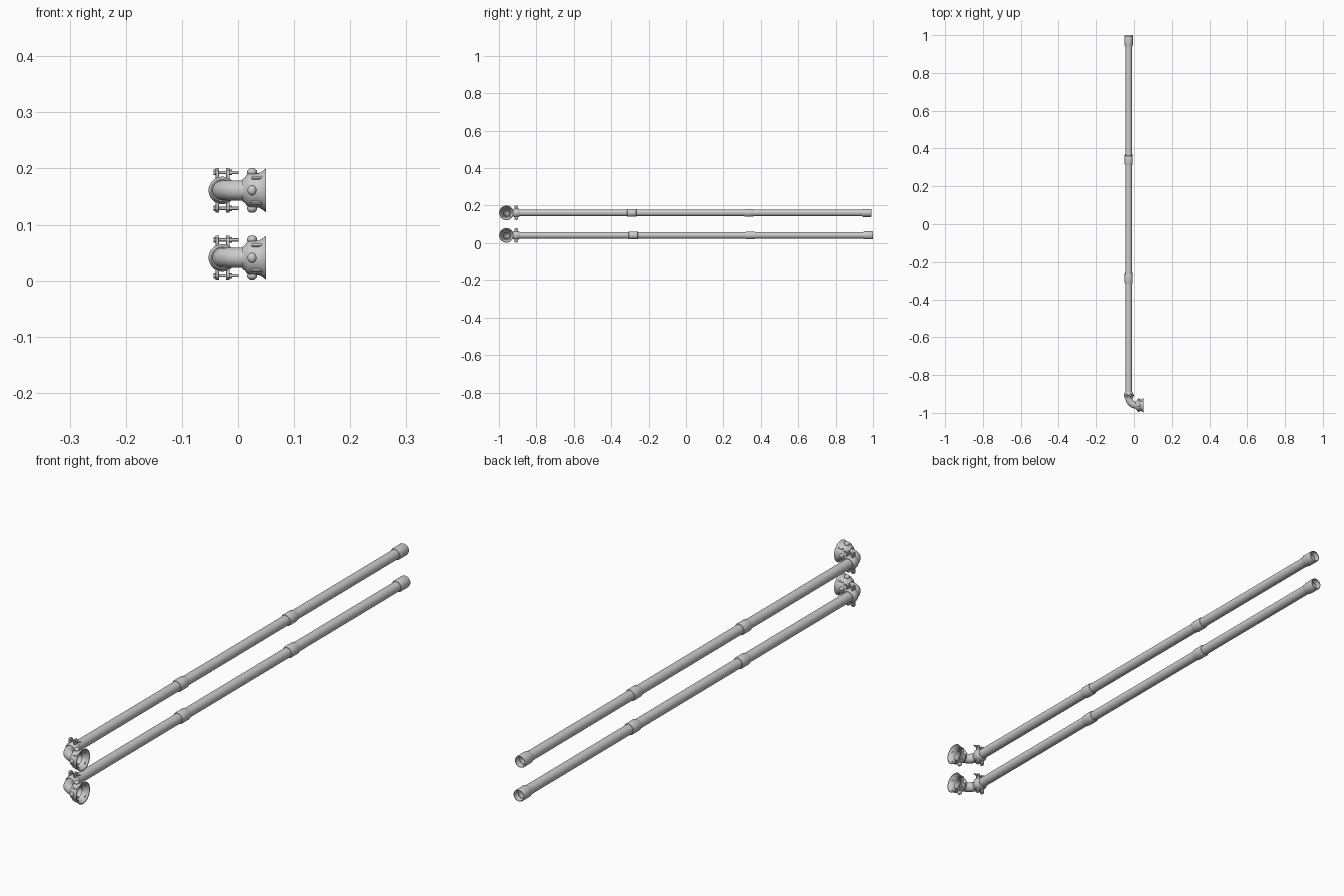
import bpy, bmesh, math
from mathutils import Vector, Matrix

if "Cube" in bpy.data.objects:
    bpy.data.objects.remove(bpy.data.objects["Cube"])

PX = -0.028          # pipe axis x
FY = -0.96           # coupling axis y
R = 0.0178           # pipe radius


def finish(bm, name, angle=35):
    bmesh.ops.recalc_face_normals(bm, faces=bm.faces)
    me = bpy.data.meshes.new(name)
    bm.to_mesh(me)
    bm.free()
    ob = bpy.data.objects.new(name, me)
    bpy.context.collection.objects.link(ob)
    bpy.ops.object.select_all(action='DESELECT')
    ob.select_set(True)
    bpy.context.view_layer.objects.active = ob
    bpy.ops.object.shade_smooth_by_angle(angle=math.radians(angle))
    return ob


def frame(axis, origin):
    rot = Vector((0, 0, 1)).rotation_difference(Vector(axis)).to_matrix().to_4x4()
    return Matrix.Translation(origin) @ rot


def lathe(name, profile, axis, origin, closed=True, seg=32):
    """Revolve (radius, height) points round an axis."""
    bm = bmesh.new()
    m = frame(axis, origin)
    rings = []
    for r, h in profile:
        rings.append([bm.verts.new(m @ Vector((r * math.cos(2 * math.pi * i / seg),
                      r * math.sin(2 * math.pi * i / seg), h))) for i in range(seg)])
    n = len(rings)
    for a in range(n if closed else n - 1):
        p, q = rings[a], rings[(a + 1) % n]
        for i in range(seg):
            j = (i + 1) % seg
            bm.faces.new((p[i], p[j], q[j], q[i]))
    if not closed:
        bm.faces.new(rings[0])
        bm.faces.new(rings[-1])
    return finish(bm, name)


def rod(name, a, b, r, seg=16):
    a, b = Vector(a), Vector(b)
    d = b - a
    return lathe(name, [(r, 0), (r, d.length)], d.normalized(), a, False, seg)


def block(name, loc, size, rot=None, bevel=0.002):
    bm = bmesh.new()
    bmesh.ops.create_cube(bm, size=1)
    bmesh.ops.scale(bm, vec=size, verts=bm.verts)
    bmesh.ops.bevel(bm, geom=bm.edges[:], offset=bevel, segments=2,
                    profile=0.5, affect='EDGES')
    m = Matrix.Translation(loc) @ (rot or Matrix())
    bmesh.ops.transform(bm, matrix=m, verts=bm.verts)
    return finish(bm, name)


def knob(name, loc, scale, rot=None):
    bm = bmesh.new()
    bmesh.ops.create_uvsphere(bm, u_segments=16, v_segments=10, radius=1)
    m = Matrix.Translation(loc) @ (rot or Matrix()) @ Matrix.Diagonal((*scale, 1))
    bmesh.ops.transform(bm, matrix=m, verts=bm.verts)
    return finish(bm, name, 60)


def elbow(name, z):
    """Quarter bend from the pipe into the coupling."""
    bm = bmesh.new()
    c, rad, seg = Vector((0.014, -0.918, z)), 0.042, 32
    rows = []
    for k in range(13):
        t = math.pi + k / 12 * math.pi / 2
        out = Vector((math.cos(t), math.sin(t), 0))
        ring = lambda r: [bm.verts.new(c + out * (rad + r * math.cos(2 * math.pi * i / seg))
                          + Vector((0, 0, r * math.sin(2 * math.pi * i / seg)))) for i in range(seg)]
        rows.append((ring(R), ring(R - 0.002)))
    for layer in (0, 1):
        for p, q in zip(rows, rows[1:]):
            for i in range(seg):
                j = (i + 1) % seg
                bm.faces.new((p[layer][i], p[layer][j], q[layer][j], q[layer][i]))
    for o, n in (rows[0], rows[-1]):
        for i in range(seg):
            j = (i + 1) % seg
            bm.faces.new((o[i], o[j], n[j], n[i]))
    return finish(bm, name)


def clamp(tag, z):
    """Two-piece pipe clamp with ears and bolts above and below."""
    y = -0.907
    lathe(tag + "_clamp_ring", [(0.0165, -0.016), (0.0195, -0.017), (0.022, -0.012), (0.0245, -0.007),
          (0.0245, 0.007), (0.022, 0.012), (0.0195, 0.017), (0.0165, 0.016)], (0, 1, 0), (PX, y, z))
    for s, side in ((1, "top"), (-1, "bottom")):
        zb = z + s * 0.032
        for x in (-0.037, -0.018):
            block(f"{tag}_clamp_ear_{side}", (x, y, z + s * 0.027), (0.006, 0.018, 0.018))
            rod(f"{tag}_clamp_boss_{side}", (x - 0.003, y, zb), (x + 0.003, y, zb), 0.0075)
        rod(f"{tag}_clamp_bolt_{side}", (-0.041, y, zb), (0.001, y, zb), 0.0028, 12)
        rod(f"{tag}_bolt_head_{side}", (-0.044, y, zb), (-0.039, y, zb), 0.005, 6)
        rod(f"{tag}_bolt_nut_{side}", (-0.015, y, zb), (-0.0105, y, zb), 0.005, 6)


def coupling(tag, z):
    """Flared, hollow quick-coupling bell facing +x."""
    lathe(tag + "_coupling_bell", [(0.0165, 0.008), (0.020, 0.008), (0.022, 0.012), (0.028, 0.016),
          (0.031, 0.022), (0.0305, 0.030), (0.0305, 0.037), (0.034, 0.043), (0.039, 0.050), (0.036, 0.050),
          (0.030, 0.043), (0.026, 0.037), (0.025, 0.028), (0.0165, 0.024)], (1, 0, 0), (0, FY, z), seg=40)
    # Sealing ring inside the bell
    lathe(tag + "_inner_seal", [(0.016, 0.022), (0.021, 0.024), (0.021, 0.031), (0.018, 0.034), (0.016, 0.031)],
          (1, 0, 0), (0, FY, z))
    # Locking knobs and ribs round the body
    for k in range(4):
        a = math.pi / 2 * k
        rot = Matrix.Rotation(a, 4, 'X')
        out = rot @ Vector((0, 0, 1))
        base = Vector((0, FY, z))
        if k % 2 == 0:
            knob(tag + "_locking_knob", base + out * 0.0325 + Vector((0.025, 0, 0)), (0.009, 0.010, 0.0075), rot)
        else:
            knob(tag + "_side_lug", base + out * 0.029 + Vector((0.025, 0, 0)), (0.008, 0.009, 0.0065), rot)
        rot2 = Matrix.Rotation(a + math.pi / 4, 4, 'X')
        out2 = rot2 @ Vector((0, 0, 1))
        block(tag + "_rib", base + out2 * 0.0305 + Vector((0.034, 0, 0)), (0.02, 0.006, 0.007), rot2, 0.0015)


def pipe(tag, z, end):
    """Hollow pipe with two joint sleeves and an open end socket."""
    y0 = -0.92
    lathe(tag + "_pipe", [(R, 0), (R, end - y0 - 0.02), (R - 0.002, end - y0 - 0.02), (R - 0.002, 0)],
          (0, 1, 0), (PX, y0, z))
    for c in (end - 1.282, end - 0.655):
        lathe(tag + "_joint_sleeve", [(R - 0.001, -0.025), (0.0195, -0.024), (0.0212, -0.019), (0.0212, 0.019),
              (0.0195, 0.024), (R - 0.001, 0.025)], (0, 1, 0), (PX, c, z))
    lathe(tag + "_end_socket", [(R - 0.001, -0.052), (0.0195, -0.051), (0.0215, -0.044), (0.0215, -0.003),
          (0.0205, 0), (0.0185, 0), (0.018, -0.022), (R - 0.001, -0.024)], (0, 1, 0), (PX, end, z))


for tag, z, end in (("lower", 0.041, 1.0), ("upper", 0.161, 0.992)):
    pipe(tag, z, end)
    elbow(tag + "_elbow", z)
    clamp(tag, z)
    coupling(tag, z)
